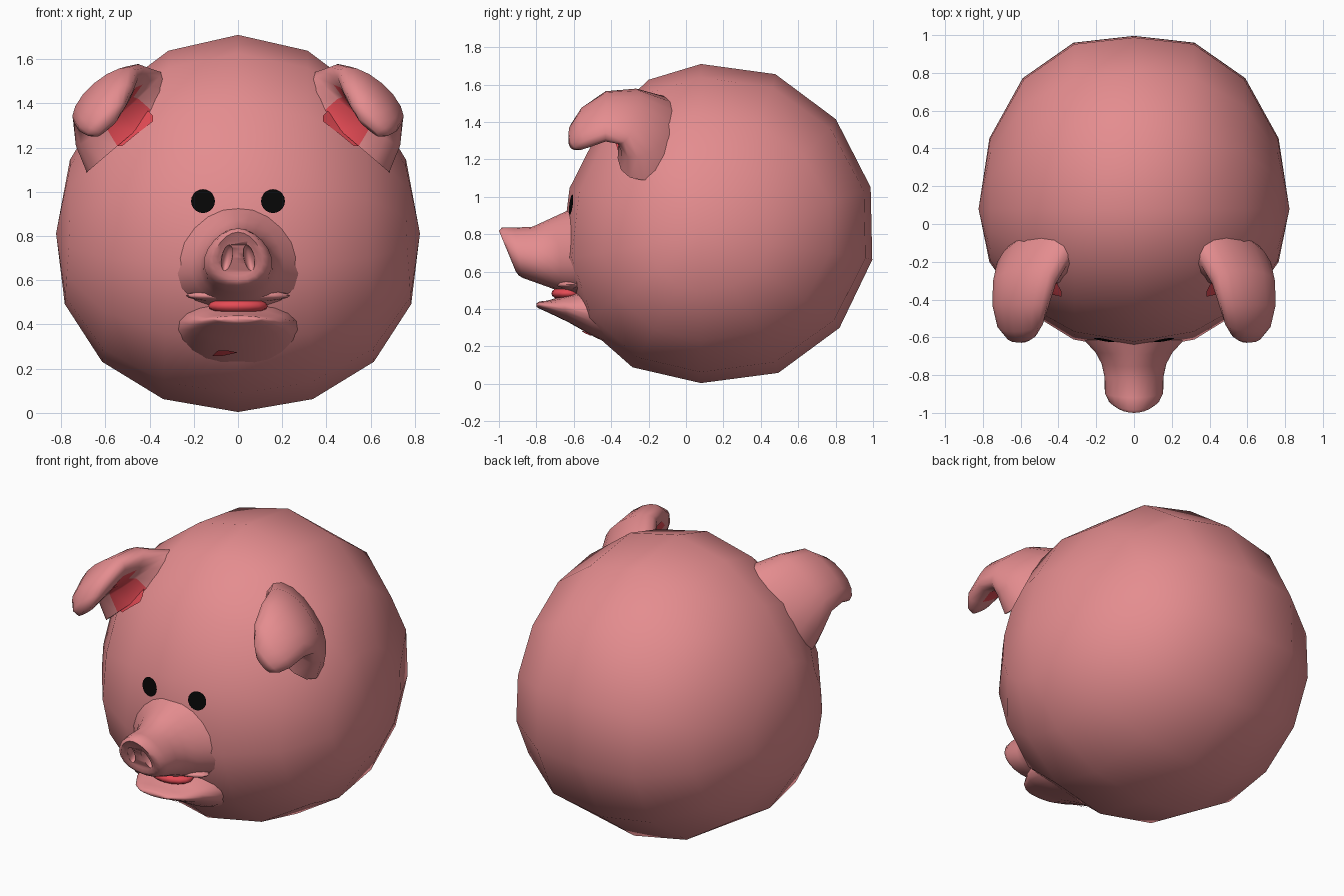
import bpy, bmesh, math
from mathutils import Vector, Matrix
from mathutils.bvhtree import BVHTree

if "Cube" in bpy.data.objects:
    bpy.data.objects.remove(bpy.data.objects["Cube"])


def material(name, rgb):
    m = bpy.data.materials.new(name)
    m.diffuse_color = (*rgb, 1)
    m.use_nodes = True
    m.node_tree.nodes["Principled BSDF"].inputs["Base Color"].default_value = m.diffuse_color
    return m


PINK = material("pink skin", (0.78, 0.265, 0.275))
RED = material("red inner", (0.78, 0.07, 0.09))
BLACK = material("black eye", (0.002, 0.002, 0.002))


def finish(name, bm, mats, angle=80, recalc=True):
    if recalc:
        bmesh.ops.recalc_face_normals(bm, faces=bm.faces[:])
    me = bpy.data.meshes.new(name)
    bm.to_mesh(me)
    bm.free()
    ob = bpy.data.objects.new(name, me)
    bpy.context.collection.objects.link(ob)
    for m in mats:
        me.materials.append(m)
    bpy.ops.object.select_all(action='DESELECT')
    ob.select_set(True)
    bpy.context.view_layer.objects.active = ob
    bpy.ops.object.shade_smooth_by_angle(angle=math.radians(angle))
    return ob


def loft(rings, is_red=None):
    """Skin closed rings of points and cap both ends."""
    bm = bmesh.new()
    vs = [[bm.verts.new(p) for p in r] for r in rings]
    n = len(vs[0])
    for i in range(len(vs) - 1):
        for k in range(n):
            j = (k + 1) % n
            f = bm.faces.new((vs[i][k], vs[i][j], vs[i + 1][j], vs[i + 1][k]))
            if is_red and is_red(i, math.tau * (k + 0.5) / n):
                f.material_index = 1
    bm.faces.new(vs[0])
    bm.faces.new(vs[-1])
    return bm


def egg_ring(yt, zt, yb, zb, rx, egg=0.2, n=20):
    """Slanted ring between a top and a bottom point, wider below."""
    pts = []
    for k in range(n):
        a = math.tau * k / n
        s = math.sin(a)
        h = (s + 1) / 2
        pts.append((rx * math.cos(a) * (1 - egg * s), yb + (yt - yb) * h, zb + (zt - zb) * h))
    return pts


def ball(name, center, radii, mat, u=16, v=10, rot=None):
    bm = bmesh.new()
    bmesh.ops.create_uvsphere(bm, u_segments=u, v_segments=v, radius=1)
    m = Matrix.Translation(center) @ (rot or Matrix()) @ Matrix.Diagonal((*radii, 1))
    bm.transform(m)
    return finish(name, bm, [mat])


def decal(name, outline, target, mat, offset=0.008):
    """Thin patch: an (x, z) outline projected from the front onto a part."""
    tree = BVHTree.FromObject(target, bpy.context.evaluated_depsgraph_get())
    cx = sum(p[0] for p in outline) / len(outline)
    cz = sum(p[1] for p in outline) / len(outline)

    def drop(x, z):
        hit = tree.ray_cast(Vector((x, -2, z)), Vector((0, 1, 0)))
        return hit[0] + hit[1] * offset if hit[0] else Vector((x, -0.4, z))

    bm = bmesh.new()
    mid = bm.verts.new(drop(cx, cz))
    loops = [[bm.verts.new(drop(cx + (x - cx) * t, cz + (z - cz) * t)) for x, z in outline]
             for t in (0.5, 1.0)]
    n = len(outline)
    for k in range(n):
        j = (k + 1) % n
        bm.faces.new((mid, loops[0][k], loops[0][j]))
        bm.faces.new((loops[0][k], loops[1][k], loops[1][j], loops[0][j]))
    bm.normal_update()
    if sum(f.normal.y for f in bm.faces) > 0:
        bmesh.ops.reverse_faces(bm, faces=bm.faces[:])
    return finish(name, bm, [mat], recalc=False)


# Head: coarse round ball with its axis across, fuller behind, face leaning back
bm = bmesh.new()
bmesh.ops.create_uvsphere(bm, u_segments=14, v_segments=8, radius=1)
bm.transform(Matrix.Rotation(math.pi / 14, 4, 'X') @ Matrix.Rotation(math.pi / 2, 4, 'Y'))
for v in bm.verts:
    x, y, z = v.co
    if y < 0:
        ny, nz = 0.745 * y - 0.11 * z * y, z
    else:
        ny = y * (0.935 - 0.02 * z) * (1 + 0.07 * min(1, 1.5 * abs(x)))
        nz = z * (1 + 0.1 * abs(y * z))
    v.co = (x * 0.823 * (1 + 0.08 * max(0, -z)), 0.08 + ny, 0.857 + nz * 0.853 - 0.045 * x * x)
head = finish("head", bm, [PINK])

# Snout flaring out of the face, with a shallow dished disc
snout = finish("snout", loft([egg_ring(*r) for r in (
    (-0.50, 0.99, -0.46, 0.42, 0.36),
    (-0.625, 0.93, -0.595, 0.47, 0.27),
    (-0.69, 0.90, -0.665, 0.49, 0.205),
    (-0.755, 0.87, -0.73, 0.515, 0.17),
    (-0.82, 0.84, -0.80, 0.54, 0.155),
    (-0.92, 0.835, -0.875, 0.567, 0.153),
    (-0.985, 0.835, -0.895, 0.58, 0.133),
    (-1.0, 0.818, -0.91, 0.60, 0.11),
    (-0.985, 0.795, -0.905, 0.62, 0.09))]), [PINK], 60)

# Nostrils hollowed out of the disc
for s in (-1, 1):
    cut = ball("nostril_cutter", (s * 0.05, -0.945, 0.70), (0.024, 0.045, 0.065), PINK,
               rot=Matrix.Rotation(-s * 0.2, 4, 'Y') @ Matrix.Rotation(0.4, 4, 'X'))
    mod = snout.modifiers.new("nostril", 'BOOLEAN')
    mod.operation = 'DIFFERENCE'
    mod.solver = 'EXACT'
    mod.object = cut
    bpy.context.view_layer.objects.active = snout
    bpy.ops.object.modifier_apply(modifier=mod.name)
    bpy.data.objects.remove(cut)

# Upper lip corners, lower lip with chin, and tongue
ball("upper_lip", (0, -0.615, 0.53), (0.235, 0.085, 0.03), PINK)
chin = finish("lower_lip", loft([egg_ring(*r, -0.1) for r in (
    (-0.40, 0.52, -0.22, 0.14, 0.28),
    (-0.56, 0.505, -0.48, 0.245, 0.27),
    (-0.66, 0.47, -0.63, 0.33, 0.22),
    (-0.74, 0.445, -0.735, 0.38, 0.165),
    (-0.785, 0.44, -0.79, 0.405, 0.11),
    (-0.80, 0.43, -0.80, 0.412, 0.08))]), [PINK])
ball("tongue", (0, -0.63, 0.483), (0.135, 0.09, 0.04), RED)
decal("chin_mark", [(-0.115, 0.265), (-0.07, 0.265), (0, 0.28), (-0.05, 0.29), (-0.09, 0.288)],
      chin, RED, 0.008)

# Ears: broad at the root, folded forward and down, red on the underside
ear_sections = (  # centre, half width, half thickness, fold angle in degrees, forward skew
    ((0.46, -0.15, 1.28), 0.295, 0.20, 0, 0.08),
    ((0.54, -0.21, 1.375), 0.255, 0.145, 10, 0.05),
    ((0.58, -0.31, 1.43), 0.21, 0.10, 50, 0.02),
    ((0.60, -0.43, 1.43), 0.185, 0.08, 90, 0),
    ((0.60, -0.53, 1.375), 0.155, 0.07, 125, 0),
    ((0.595, -0.58, 1.325), 0.11, 0.055, 150, 0),
    ((0.59, -0.60, 1.29), 0.06, 0.03, 165, 0))
across, up = Vector((0.76, 0, -0.65)), Vector((0.65, 0, 0.76))


def ear_red(i, a):
    return i <= 3 and math.sin(a) < -0.6 and (i > 1 or -0.5 < math.cos(a) < 0.5)


for s, side in ((1, "right"), (-1, "left")):
    rings = []
    for c, w, t, fold, skew in ear_sections:
        f = math.radians(fold)
        thick = Vector((0, math.cos(f), 0)) + up * math.sin(f)
        wide = across * w - Vector((0, skew, 0))
        pts = [Vector(c) + wide * math.cos(math.tau * k / 16)
               + thick * (t * math.sin(math.tau * k / 16)) for k in range(16)]
        rings.append([(p.x * s, p.y, p.z) for p in pts])
    finish(side + "_ear", loft(rings, ear_red), [PINK, RED])
    patch = [(0.44, 1.40), (0.38, 1.34), (0.38, 1.315), (0.46, 1.255), (0.52, 1.205),
             (0.56, 1.205), (0.57, 1.25), (0.52, 1.34)]
    decal(side + "_ear_inner", [(s * x, z) for x, z in patch], head, RED, 0.007)

    # Eye: flat round patch on the face
    decal(side + "_eye", [(s * 0.157 + 0.054 * math.cos(math.tau * k / 20),
                           0.957 + 0.054 * math.sin(math.tau * k / 20)) for k in range(20)],
          head, BLACK)
